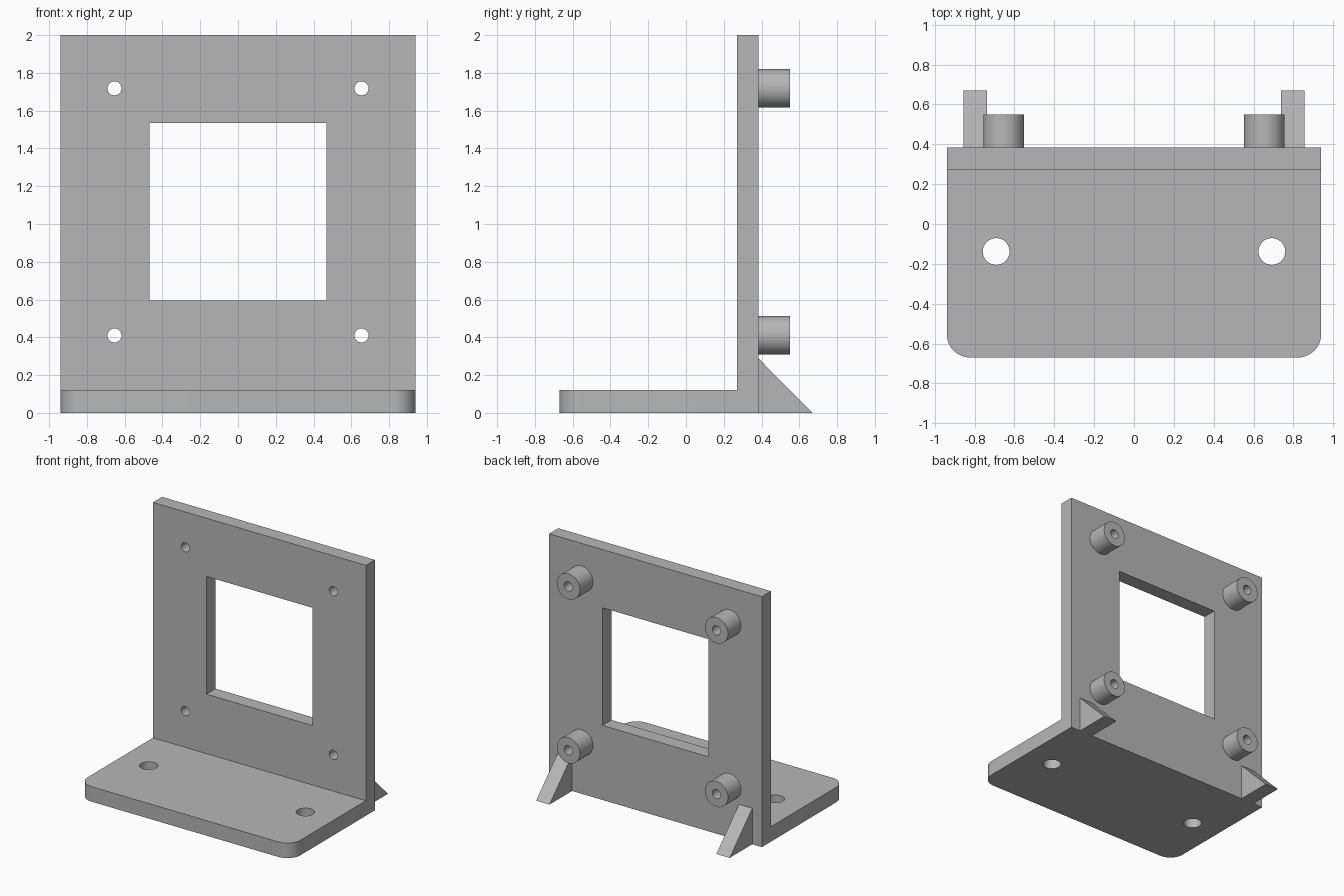
import bpy
import bmesh
import math
from mathutils import Vector, Matrix

if "Cube" in bpy.data.objects:
    bpy.data.objects.remove(bpy.data.objects["Cube"], do_unlink=True)

grey = bpy.data.materials.new("plain grey")
grey.use_nodes = True
grey.diffuse_color = (0.47, 0.47, 0.47, 1)
grey.node_tree.nodes["Principled BSDF"].inputs["Base Color"].default_value = grey.diffuse_color

HALF_W = 0.94
FRONT, WALL_FRONT, WALL_BACK = -0.67, 0.27, 0.385
BASE_TOP, HEIGHT = 0.12, 2.0
MOUNT_X, MOUNT_Z = 0.654, (0.41, 1.718)


def finish(name, bm):
    bmesh.ops.recalc_face_normals(bm, faces=bm.faces[:])
    mesh = bpy.data.meshes.new(name)
    bm.to_mesh(mesh)
    bm.free()
    mesh.materials.append(grey)
    obj = bpy.data.objects.new(name, mesh)
    bpy.context.collection.objects.link(obj)
    return obj


def side_extrusion(profile, x0, x1):
    """Extrude a (y, z) profile along x."""
    bm = bmesh.new()
    face = bm.faces.new([bm.verts.new((x0, y, z)) for y, z in profile])
    out = bmesh.ops.extrude_face_region(bm, geom=[face])
    moved = [g for g in out["geom"] if isinstance(g, bmesh.types.BMVert)]
    bmesh.ops.translate(bm, verts=moved, vec=(x1 - x0, 0, 0))
    return bm


def cylinder(name, radius, start, end, sides=48):
    start, end = Vector(start), Vector(end)
    turn = (end - start).to_track_quat("Z", "Y").to_matrix().to_4x4()
    bm = bmesh.new()
    bmesh.ops.create_cone(bm, cap_ends=True, segments=sides, radius1=radius, radius2=radius,
                          depth=(end - start).length,
                          matrix=Matrix.Translation((start + end) / 2) @ turn)
    return finish(name, bm)


def cut(obj, cutter):
    mod = obj.modifiers.new("cut", "BOOLEAN")
    mod.operation, mod.solver, mod.object = "DIFFERENCE", "EXACT", cutter
    bpy.context.view_layer.objects.active = obj
    bpy.ops.object.modifier_apply(modifier=mod.name)


def smooth(obj):
    bpy.ops.object.select_all(action="DESELECT")
    obj.select_set(True)
    bpy.context.view_layer.objects.active = obj
    bpy.ops.object.shade_smooth_by_angle(angle=math.radians(30))


# L-shaped bracket with rounded front corners
bm = side_extrusion([(FRONT, 0), (WALL_BACK, 0), (WALL_BACK, HEIGHT), (WALL_FRONT, HEIGHT),
                     (WALL_FRONT, BASE_TOP), (FRONT, BASE_TOP)], -HALF_W, HALF_W)
corners = [e for e in bm.edges if all(abs(v.co.y - FRONT) < 0.001 for v in e.verts)
           and abs(e.verts[0].co.x - e.verts[1].co.x) < 0.001]
bmesh.ops.bevel(bm, geom=corners, offset=0.117, offset_type="OFFSET", segments=12,
                profile=0.5, affect="EDGES")
bracket = finish("bracket", bm)

# Square window through the wall
window = finish("window_cutter", side_extrusion(
    [(0.1, 0.595), (0.6, 0.595), (0.6, 1.535), (0.1, 1.535)], -0.468, 0.468))
cut(bracket, window)
cutters = [window]

for side, sign in (("left", 1), ("right", -1)):
    # Screw hole in the base
    x = sign * 0.692
    hole = cylinder("base_hole_cutter", 0.067, (x, -0.138, -0.1), (x, -0.138, 0.3))
    cut(bracket, hole)
    cutters.append(hole)

    # Hollow standoffs on the back of the wall
    x = sign * MOUNT_X
    for level, z in zip(("lower", "upper"), MOUNT_Z):
        bore = cylinder("bore_cutter", 0.037, (x, 0.1, z), (x, 0.8, z), 32)
        standoff = cylinder(f"{level}_{side}_standoff", 0.102, (x, WALL_BACK, z), (x, 0.55, z))
        cut(bracket, bore)
        cut(standoff, bore)
        smooth(standoff)
        cutters.append(bore)

    # Triangular foot behind the wall
    finish(f"{side}_foot", side_extrusion(
        [(WALL_BACK, 0), (0.67, 0), (WALL_BACK, 0.287)], sign * 0.737, sign * 0.855))

smooth(bracket)
for cutter in cutters:
    bpy.data.objects.remove(cutter, do_unlink=True)
